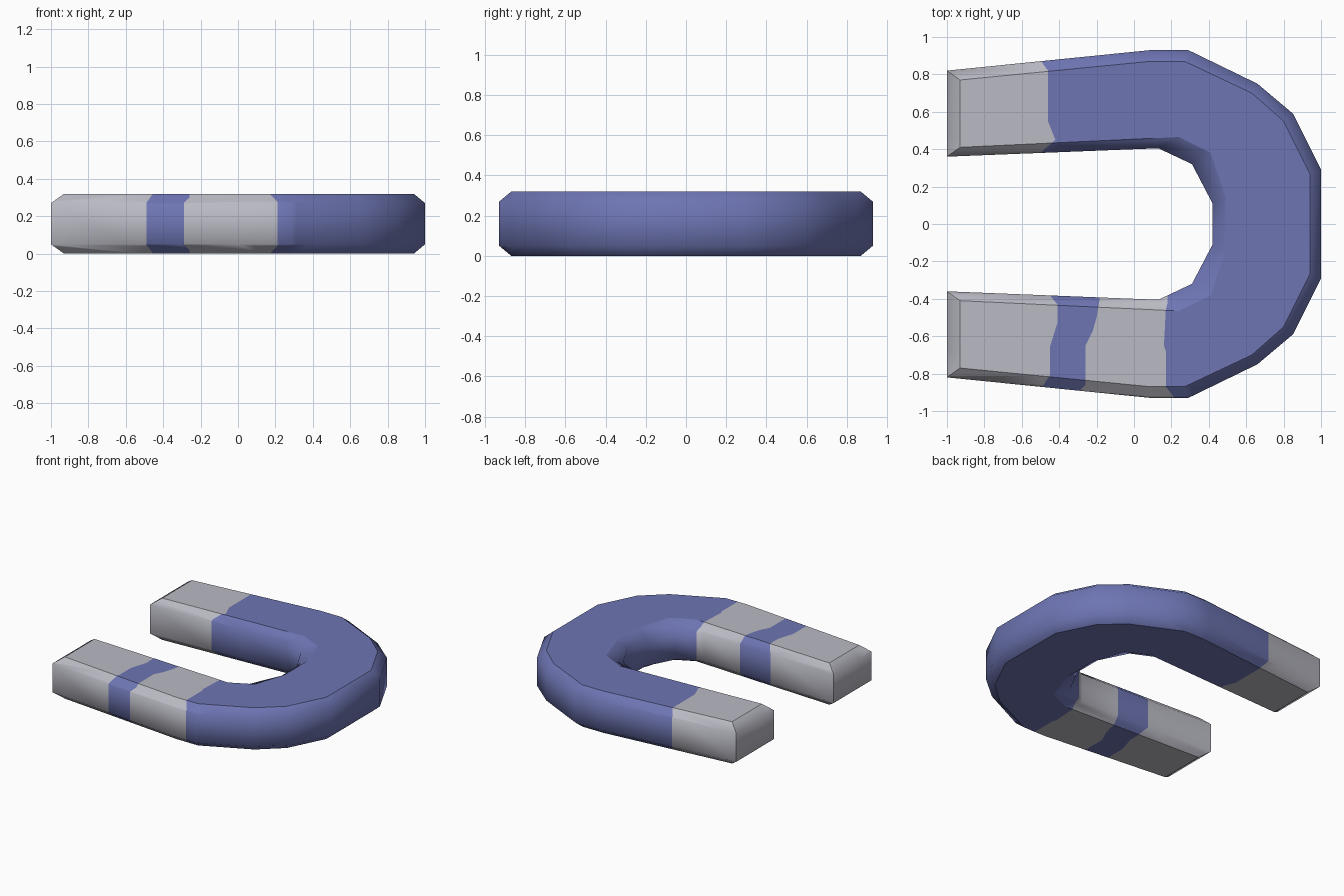
import bpy, bmesh, math
from mathutils import Vector

if "Cube" in bpy.data.objects:
    bpy.data.objects.remove(bpy.data.objects["Cube"])

# Half outlines (y > 0), from the pole tip round to the bend: full size and chamfer inset
OUTER = [(-1, .82), (.09, .93), (.29, .93), (.66, .75), (.85, .59), (1, .29)]
OUTER_IN = [(-.93, .77), (.09, .87), (.27, .87), (.63, .70), (.80, .55), (.94, .27)]
INNER = [(-1, .36), (.13, .405), (.31, .32), (.42, .11)]
INNER_IN = [(-.93, .41), (.24, .465), (.41, .38), (.49, .14)]
LEVELS = [(0, True), (.05, False), (.27, False), (.32, True)]

# Wavy paint borders as (|y|, x) for each arm
BORDERS = {
    1: [[(.39, -.49), (.45, -.42), (.55, -.46), (.82, -.46), (.86, -.49)]],
    -1: [[(.38, -.45), (.43, -.41), (.53, -.41), (.66, -.45), (.81, -.45), (.87, -.49)],
         [(.38, -.18), (.50, -.20), (.57, -.22), (.65, -.26), (.86, -.26), (.89, -.29)],
         [(.42, .18), (.46, .17), (.65, .16), (.68, .17), (.87, .17), (.92, .21)]],
}


def material(name, rgb):
    m = bpy.data.materials.new(name)
    m.diffuse_color = (*rgb, 1)
    m.use_nodes = True
    m.node_tree.nodes["Principled BSDF"].inputs["Base Color"].default_value = m.diffuse_color
    return m


def mirrored(half):
    return half + [(x, -y) for x, y in reversed(half)]


def border_x(border, y):
    if y <= border[0][0]:
        return border[0][1]
    for (ya, xa), (yb, xb) in zip(border, border[1:]):
        if y <= yb:
            return xa + (xb - xa) * (y - ya) / (yb - ya)
    return border[-1][1]


bm = bmesh.new()

# Rings of outer and inner outline at each height
outer = [[bm.verts.new((x, y, z)) for x, y in mirrored(OUTER_IN if ins else OUTER)]
         for z, ins in LEVELS]
inner = [[bm.verts.new((x, y, z)) for x, y in mirrored(INNER_IN if ins else INNER)]
         for z, ins in LEVELS]

# Side walls, including the two pole tips
loops = [o + i[::-1] for o, i in zip(outer, inner)]
for a, b in zip(loops, loops[1:]):
    n = len(a)
    for k in range(n):
        j = (k + 1) % n
        bm.faces.new((a[k], a[j], b[j], b[k]))

# Top and bottom, bridging outer and inner outlines
PAIR = [0, 1, 1, 2, 2, 3]
PAIR += [7 - p for p in reversed(PAIR)]
for lv in (0, 3):
    for k in range(len(PAIR) - 1):
        face = [outer[lv][k], outer[lv][k + 1], inner[lv][PAIR[k + 1]]]
        if PAIR[k] != PAIR[k + 1]:
            face.append(inner[lv][PAIR[k]])
        bm.faces.new(face)


def cut(test, point, normal):
    faces = [f for f in bm.faces if test(f.calc_center_median())]
    if not faces:
        return
    geom = set(faces)
    for f in faces:
        geom.update(f.edges)
        geom.update(f.verts)
    bmesh.ops.bisect_plane(bm, geom=list(geom), dist=1e-5, plane_co=point, plane_no=normal)


# Cut the paint borders into the arms, strip by strip
for s, borders in BORDERS.items():
    for border in borders:
        for y, x in border:
            cut(lambda c: c.x < .45 and c.y * s > .3, (0, s * y, 0), (0, 1, 0))
        pts = [(0, border[0][1])] + border + [(2, border[-1][1])]
        for (ya, xa), (yb, xb) in zip(pts, pts[1:]):
            normal = Vector((s * (yb - ya), xa - xb, 0)).normalized()
            cut(lambda c: c.x < .6 and c.y * s > .3 and ya < c.y * s < yb,
                (xa, s * ya, 0), normal)

bmesh.ops.recalc_face_normals(bm, faces=bm.faces[:])
bm.normal_update()

# Colour faces: bare metal tips and one metal band, painted elsewhere
for f in bm.faces:
    c = f.calc_center_median()
    borders = BORDERS[1 if c.y > 0 else -1]
    f.material_index = sum(c.x < border_x(b, abs(c.y)) for b in borders) % 2
    f.smooth = True

# Crisp edges round the flat top and bottom and at the tip corners
for e in bm.edges:
    if len(e.link_faces) == 2:
        a, b = (f.normal for f in e.link_faces)
        flat_a, flat_b = abs(a.z) > .99, abs(b.z) > .99
        if flat_a != flat_b:
            e.smooth = False
        elif not flat_a and a.xy.angle(b.xy, 0) > math.radians(60):
            e.smooth = False

mesh = bpy.data.meshes.new("horseshoe_magnet")
bm.to_mesh(mesh)
bm.free()
mesh.materials.append(material("blue paint", (.155, .178, .45)))
mesh.materials.append(material("bare metal", (.49, .49, .55)))
obj = bpy.data.objects.new("horseshoe_magnet", mesh)
bpy.context.collection.objects.link(obj)
